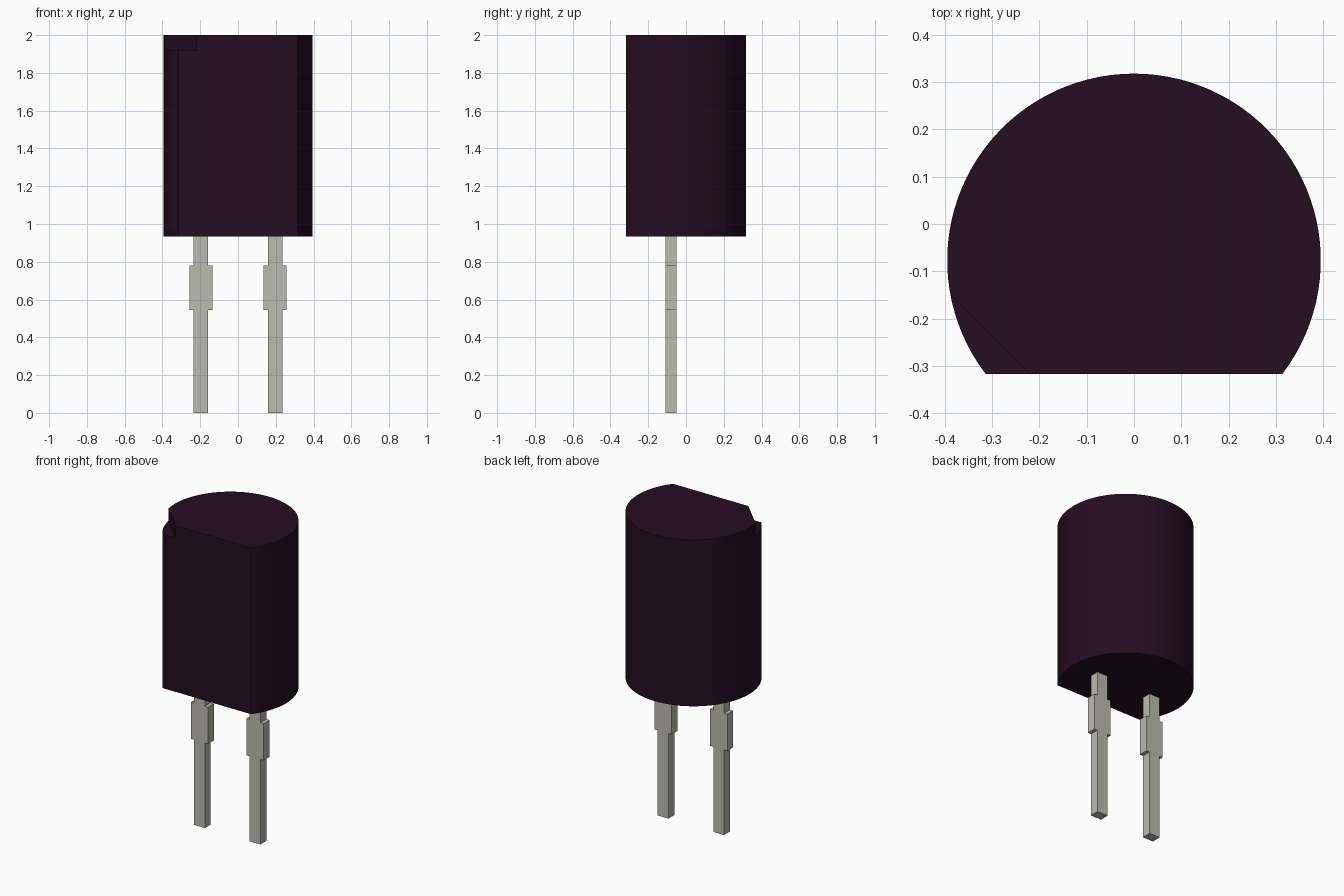
import bpy, bmesh, math

if "Cube" in bpy.data.objects:
    bpy.data.objects.remove(bpy.data.objects["Cube"], do_unlink=True)


def material(name, rgb):
    mat = bpy.data.materials.new(name)
    mat.use_nodes = True
    mat.diffuse_color = (*rgb, 1)
    bsdf = mat.node_tree.nodes["Principled BSDF"]
    bsdf.inputs["Base Color"].default_value = (*rgb, 1)
    bsdf.inputs["Roughness"].default_value = 0.6
    return mat


def prism(name, outline, offset, mat):
    """Closed solid from an outline of 3D points pushed along offset."""
    bm = bmesh.new()
    base = bm.faces.new([bm.verts.new(p) for p in outline])
    grown = bmesh.ops.extrude_face_region(bm, geom=[base])["geom"]
    top = [v for v in grown if isinstance(v, bmesh.types.BMVert)]
    bmesh.ops.translate(bm, vec=offset, verts=top)
    bmesh.ops.recalc_face_normals(bm, faces=bm.faces)
    mesh = bpy.data.meshes.new(name)
    bm.to_mesh(mesh)
    bm.free()
    mesh.materials.append(mat)
    obj = bpy.data.objects.new(name, mesh)
    bpy.context.collection.objects.link(obj)
    return obj


plastic = material("dark plum plastic", (0.018, 0.004, 0.016))
metal = material("dull tin metal", (0.5, 0.5, 0.43))

# Body: round column with a flat front
RADIUS, CENTRE_Y, FLAT_Y = 0.395, -0.077, -0.317
BOTTOM, TOP = 0.935, 2.0
start = math.asin((FLAT_Y - CENTRE_Y) / RADIUS)
sweep = math.pi - 2 * start
STEPS = 72
angles = [start + sweep * i / STEPS for i in range(STEPS + 1)]
outline = [(RADIUS * math.cos(a), CENTRE_Y + RADIUS * math.sin(a), BOTTOM) for a in angles]
body = prism("body", outline, (0, 0, TOP - BOTTOM), plastic)

# Marker notch: corner cut off at the top of the front right edge
bpy.ops.mesh.primitive_cube_add(size=1, location=(-0.41, -0.41, 2.02),
                                rotation=(0, 0, math.radians(45)))
cutter = bpy.context.object
cutter.name = "notch_cutter"
cutter.scale = (0.4, 1.0, 0.2)
cutter.data.materials.append(plastic)
cutter.hide_render = True
cut = body.modifiers.new("notch", "BOOLEAN")
cut.operation = "DIFFERENCE"
cut.solver = "EXACT"
cut.object = cutter

bpy.ops.object.select_all(action="DESELECT")
body.select_set(True)
bpy.context.view_layer.objects.active = body
bpy.ops.object.modifier_apply(modifier=cut.name)
bpy.data.objects.remove(cutter, do_unlink=True)
bpy.ops.object.shade_smooth_by_angle(angle=math.radians(30))

# Leads: flat pins with a wider shoulder below the body
NARROW, WIDE = 0.038, 0.061
half = [(NARROW, 0), (NARROW, 0.545), (WIDE, 0.545),
        (WIDE, 0.78), (NARROW, 0.78), (NARROW, BOTTOM)]
for name, x in (("left_lead", 0.197), ("right_lead", -0.197)):
    side = [(x + w, -0.109, z) for w, z in half]
    other = [(x - w, -0.109, z) for w, z in reversed(half)]
    prism(name, side + other, (0, 0.06, 0), metal)
